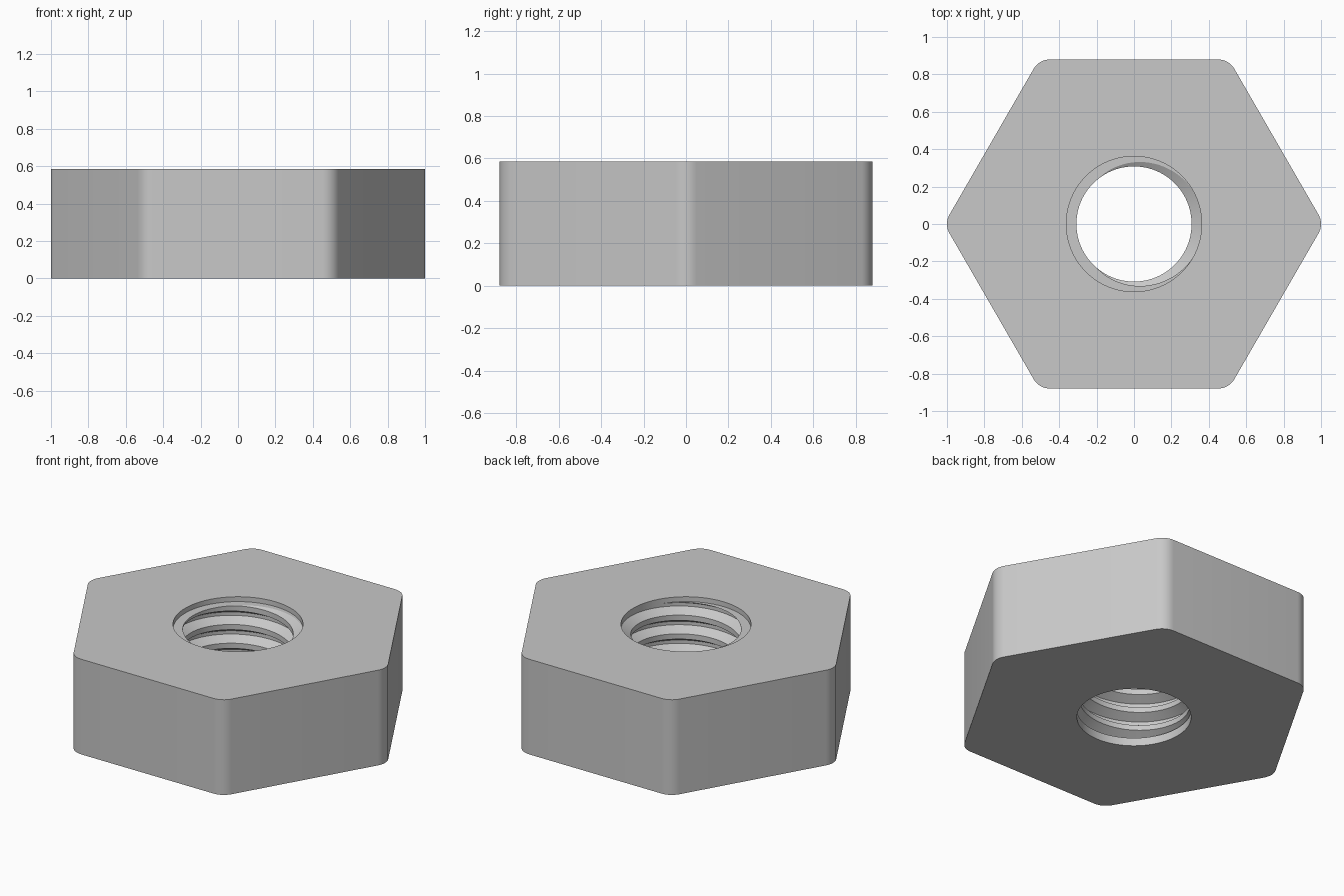
import bpy
import bmesh
from math import sin, cos, pi, radians

cube = bpy.data.objects.get("Cube")
if cube:
    bpy.data.objects.remove(cube, do_unlink=True)

HEIGHT = 0.585
APOTHEM, CORNER = 0.8794, 0.1           # across-flats half width, corner rounding
CREST, ROOT = 0.308, 0.362              # thread radii
BOTTOM_R = 0.318                        # plain bore under the thread
Z_LOW, Z_HIGH = 0.05, 0.555             # threaded span
PITCH = 0.115
FLANK = 0.27                            # share of the pitch taken by each flank
ROOT_HALF = 0.09                        # half of the root flat, share of the pitch
COLUMNS = 96

steel = bpy.data.materials.new("steel_grey")
steel.use_nodes = True
colour = (0.58, 0.58, 0.58, 1)
steel.diffuse_color = colour
steel.node_tree.nodes["Principled BSDF"].inputs["Base Color"].default_value = colour


def thread_radius(z, theta):
    """Radius of the helical thread at a height and angle."""
    t = (z - Z_HIGH) / PITCH - theta / (2 * pi)
    d = abs(t - round(t))
    f = min(max((d - ROOT_HALF) / FLANK, 0), 1)
    return ROOT + (CREST - ROOT) * f


def bore_column(theta):
    """Vertical section of the bore, bottom to top, as (radius, z)."""
    points = [(BOTTOM_R, 0), (BOTTOM_R, Z_LOW)]
    edge = ROOT_HALF + FLANK
    for turn in range(-7, 2):
        for offset in (-edge, -ROOT_HALF, ROOT_HALF, edge):
            z = Z_HIGH + (turn + offset + theta / (2 * pi)) * PITCH
            z = min(max(z, Z_LOW), Z_HIGH)
            points.append((thread_radius(z, theta), z))
    return points + [(ROOT, Z_HIGH), (ROOT, HEIGHT)]


bm = bmesh.new()

# Threaded bore
columns = []
for i in range(COLUMNS + 1):
    a = 2 * pi * i / COLUMNS
    columns.append([bm.verts.new((r * cos(a), r * sin(a), z)) for r, z in bore_column(a)])
for left, right in zip(columns, columns[1:]):
    for j in range(len(left) - 1):
        bm.faces.new((left[j], right[j], right[j + 1], left[j + 1]))

# Hexagonal side walls with rounded corners
reach = (APOTHEM - CORNER) / cos(pi / 6)
rings = ([], [])
for k in range(6):
    mid = k * pi / 3
    for s in range(9):
        a = mid + radians(-30 + 60 * s / 8)
        x = reach * cos(mid) + CORNER * cos(a)
        y = reach * sin(mid) + CORNER * sin(a)
        for ring, z in zip(rings, (0, HEIGHT)):
            ring.append(bm.verts.new((x, y, z)))
low, high = rings
for i in range(len(low)):
    n = (i + 1) % len(low)
    bm.faces.new((low[i], low[n], high[n], high[i]))

bmesh.ops.remove_doubles(bm, verts=bm.verts[:], dist=0.00002)

# Flat top and bottom around the hole
for z in (0, HEIGHT):
    rim = [e for e in bm.edges if e.is_boundary and all(abs(v.co.z - z) < 0.001 for v in e.verts)]
    bmesh.ops.triangle_fill(bm, edges=rim, use_beauty=True, normal=(0, 0, 1 if z else -1))

bmesh.ops.recalc_face_normals(bm, faces=bm.faces[:])
mesh = bpy.data.meshes.new("hex_nut")
bm.to_mesh(mesh)
bm.free()
mesh.materials.append(steel)
nut = bpy.data.objects.new("hex_nut", mesh)
bpy.context.collection.objects.link(nut)

bpy.ops.object.select_all(action='DESELECT')
nut.select_set(True)
bpy.context.view_layer.objects.active = nut
bpy.ops.object.shade_smooth_by_angle(angle=radians(25))
